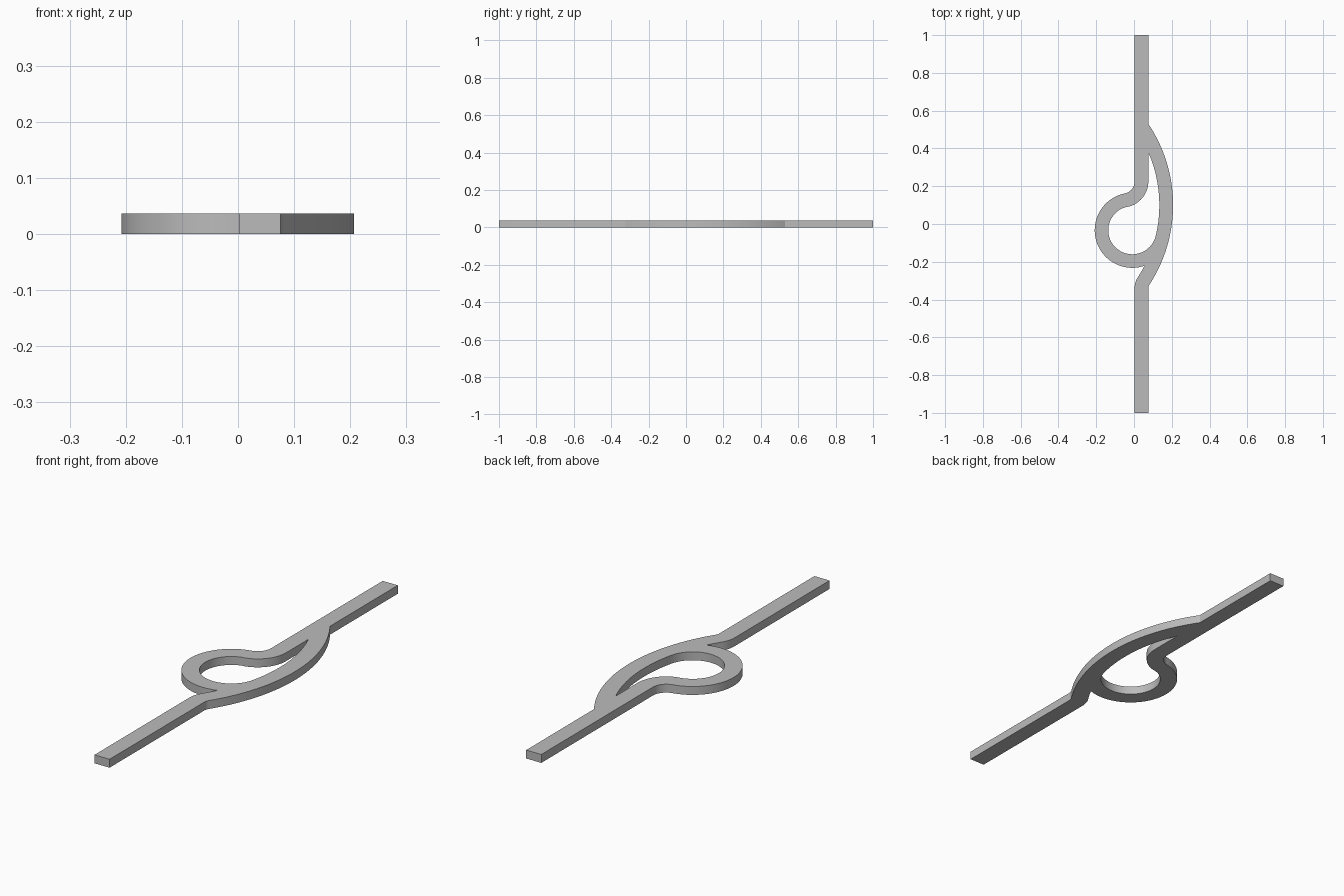
import bpy, bmesh, math
from math import radians, pi
from mathutils import Vector

if "Cube" in bpy.data.objects:
    bpy.data.objects.remove(bpy.data.objects["Cube"], do_unlink=True)

THICK = 0.037
LEFT, RIGHT = 0.003, 0.076            # sides of the straight bar
WIDTH = RIGHT - LEFT


def arc(c, r, a0, a1, n=28):
    return [c + r * Vector((math.cos(a0 + (a1 - a0) * i / n),
                            math.sin(a0 + (a1 - a0) * i / n))) for i in range(n + 1)]


def bearing(a, b):
    return math.atan2(b.y - a.y, b.x - a.x)


# Arc centres: long bow, ring, upper bend and lower bend
bow, bow_out = Vector((-0.564, 0.10)), 0.771
bow_in = bow_out - WIDTH
ring, ring_out = Vector((-0.009, -0.033)), 0.199
gap = (ring - bow).length
ring_in = bow_in - gap                # inner ring touches the bow
bend_r, low_r = 0.065, 0.11
up_x = LEFT - bend_r
upper = Vector((up_x, ring.y + math.sqrt((ring_out + bend_r) ** 2 - (up_x - ring.x) ** 2)))
low_x = LEFT + low_r
lower = Vector((low_x, bow.y - math.sqrt((bow_in + low_r) ** 2 - (low_x - bow.x) ** 2)))

# Directions where the arcs meet
to_low = bearing(bow, lower)
to_ring = bearing(bow, ring)
to_upper = bearing(ring, upper)
notch = to_ring - math.acos((bow_in ** 2 + gap ** 2 - ring_out ** 2) / (2 * bow_in * gap))
notch_point = bow + bow_in * Vector((math.cos(notch), math.sin(notch)))

# Outer outline, from the back end round to the front end and back
outer = [Vector((LEFT, 1)), Vector((RIGHT, 1))]
outer += arc(bow, bow_out, math.acos((RIGHT - bow.x) / bow_out), to_low, 48)
outer += arc(lower, low_r - WIDTH, to_low + pi, pi, 8)
outer += [Vector((RIGHT, -1)), Vector((LEFT, -1))]
outer += arc(lower, low_r, pi, to_low + pi, 10)
outer += arc(bow, bow_in, to_low, notch, 6)
outer += arc(ring, ring_out, bearing(ring, notch_point), to_upper - 2 * pi, 56)
outer += arc(upper, bend_r, to_upper - pi, 0, 16)

# Opening between the bow and the ring
opening = arc(bow, bow_in, math.acos((RIGHT - bow.x) / bow_in), to_ring, 36)
opening += arc(ring, ring_in, to_ring, to_upper - 2 * pi, 56)
opening += arc(upper, bend_r + WIDTH, to_upper - pi, 0, 16)

# Fill the flat shape and extrude it
bm = bmesh.new()
edges = []
for loop in (outer, opening):
    points = [p for i, p in enumerate(loop) if (p - loop[i - 1]).length > 1e-4]
    verts = [bm.verts.new((p.x, p.y, 0)) for p in points]
    edges += [bm.edges.new((verts[i - 1], verts[i])) for i in range(len(verts))]
bmesh.ops.triangle_fill(bm, edges=edges, use_beauty=True, normal=(0, 0, 1))
grown = bmesh.ops.extrude_face_region(bm, geom=bm.faces[:], use_keep_orig=True)
bmesh.ops.translate(bm, vec=(0, 0, THICK),
                    verts=[g for g in grown["geom"] if isinstance(g, bmesh.types.BMVert)])
bmesh.ops.recalc_face_normals(bm, faces=bm.faces[:])
mesh = bpy.data.meshes.new("looped_bar")
bm.to_mesh(mesh)
bm.free()

bar = bpy.data.objects.new("looped_bar", mesh)
bpy.context.collection.objects.link(bar)

# Plain grey material
grey = bpy.data.materials.new("grey")
grey.use_nodes = True
grey.diffuse_color = (0.5, 0.5, 0.5, 1)
grey.node_tree.nodes["Principled BSDF"].inputs["Base Color"].default_value = (0.5, 0.5, 0.5, 1)
mesh.materials.append(grey)

bpy.ops.object.select_all(action="DESELECT")
bar.select_set(True)
bpy.context.view_layer.objects.active = bar
bpy.ops.object.shade_smooth_by_angle(angle=radians(25))
